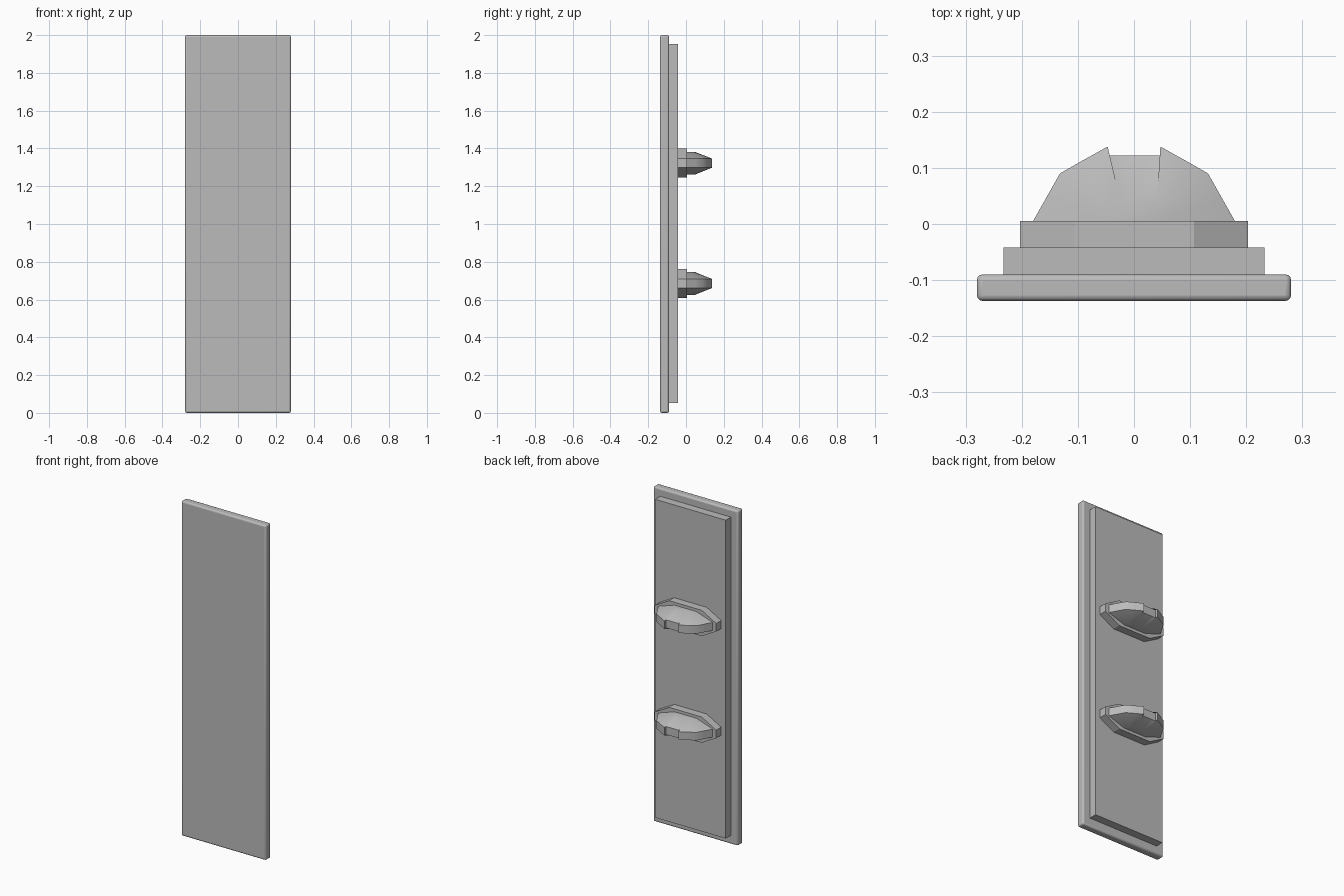
import bpy, bmesh, math
from mathutils import Vector

cube = bpy.data.objects.get("Cube")
if cube:
    bpy.data.objects.remove(cube)

grey = bpy.data.materials.new("plain_grey")
grey.use_nodes = True
colour = (0.5, 0.5, 0.5, 1)
grey.diffuse_color = colour
grey.node_tree.nodes["Principled BSDF"].inputs["Base Color"].default_value = colour


def finish(name, bm):
    bmesh.ops.recalc_face_normals(bm, faces=bm.faces)
    mesh = bpy.data.meshes.new(name)
    bm.to_mesh(mesh)
    bm.free()
    mesh.materials.append(grey)
    obj = bpy.data.objects.new(name, mesh)
    bpy.context.collection.objects.link(obj)
    return obj


def smooth(obj, degrees):
    bpy.ops.object.select_all(action='DESELECT')
    obj.select_set(True)
    bpy.context.view_layer.objects.active = obj
    bpy.ops.object.shade_smooth_by_angle(angle=math.radians(degrees))


def box(name, half_x, y0, y1, z0, z1):
    bm = bmesh.new()
    bmesh.ops.create_cube(bm, size=1)
    for v in bm.verts:
        v.co = Vector((v.co.x * 2 * half_x, (y0 + y1) / 2 + v.co.y * (y1 - y0),
                       (z0 + z1) / 2 + v.co.z * (z1 - z0)))
    return finish(name, bm)


# Front panel with softly rounded edges
panel = box("front_panel", 0.28, -0.137, -0.09, 0, 2)
bevel = panel.modifiers.new("rounded_edges", 'BEVEL')
bevel.width = 0.01
bevel.segments = 3
smooth(panel, 40)

# Slightly smaller plate behind it
box("back_plate", 0.233, -0.09, -0.042, 0.052, 1.953)


# Stretched octagonal foot of a clip
def clip_base(name, z):
    bm = bmesh.new()
    half = [(0.203, 0.024), (0.107, 0.077), (-0.107, 0.077), (-0.203, 0.024)]
    outline = half + [(-x, -h) for x, h in half]
    face = bm.faces.new([bm.verts.new((x, -0.042, z + h)) for x, h in outline])
    ext = bmesh.ops.extrude_face_region(bm, geom=[face])["geom"]
    bmesh.ops.translate(bm, vec=(0, 0.047, 0),
                        verts=[g for g in ext if isinstance(g, bmesh.types.BMVert)])
    return finish(name, bm)


# Notched clip: narrow rim with a low dome on its upper and lower sides
def clip_head(name, z):
    bm = bmesh.new()
    y0, rim_h, dome_h = 0.005, 0.024, 0.06
    right = [(0.18, y0), (0.156, 0.0475), (0.132, 0.09), (0.09, 0.114),
             (0.047, 0.138), (0.047, 0.122), (0.016, 0.122)]
    rim = right + [(-x, y) for x, y in reversed(right)]
    n = len(rim)
    rings = []
    for side in (1, -1):
        outer = [bm.verts.new((x, y, z + side * rim_h)) for x, y in rim]
        inner = []
        for i in range(n):
            a = math.pi * i / (n - 1)
            inner.append(bm.verts.new((0.072 * math.cos(a), y0 + 0.045 * math.sin(a),
                                       z + side * dome_h)))
        for i in range(n - 1):
            bm.faces.new((outer[i], outer[i + 1], inner[i + 1], inner[i]))
        bm.faces.new(inner)
        rings.append((outer, inner))
    (top, top_in), (low, low_in) = rings
    for i in range(n - 1):
        bm.faces.new((top[i], top[i + 1], low[i + 1], low[i]))
    bm.faces.new([top[0], top_in[0], top_in[-1], top[-1],
                  low[-1], low_in[-1], low_in[0], low[0]])
    obj = finish(name, bm)
    smooth(obj, 35)
    return obj


for label, z in (("upper", 1.322), ("lower", 0.685)):
    clip_base(label + "_clip_base", z)
    clip_head(label + "_clip_head", z)
